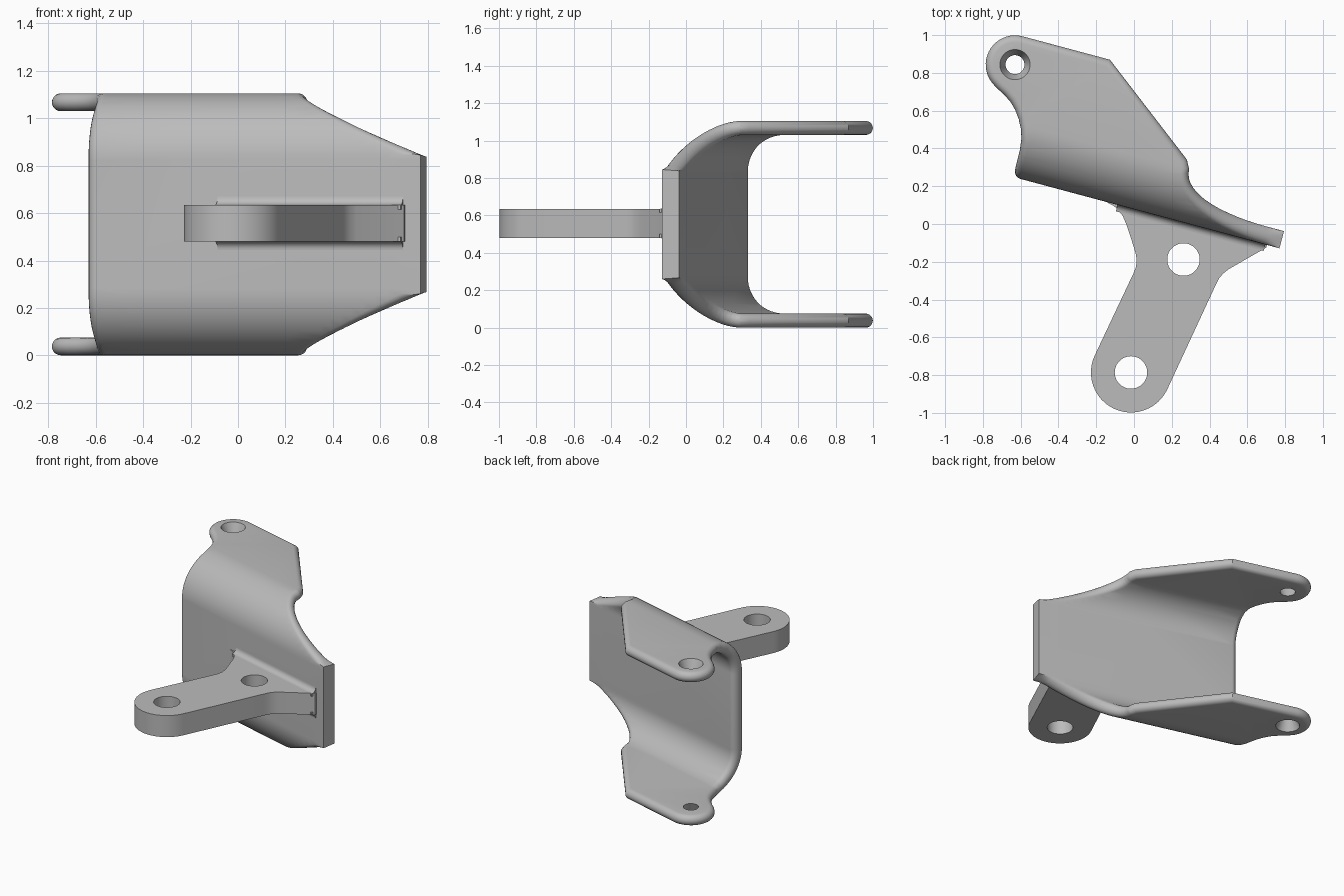
import bpy, bmesh, math
from mathutils import Vector

if "Cube" in bpy.data.objects:
    bpy.data.objects.remove(bpy.data.objects["Cube"], do_unlink=True)

steel = bpy.data.materials.new("plain grey metal")
steel.use_nodes = True
steel.diffuse_color = (0.5, 0.5, 0.5, 1)
steel.node_tree.nodes["Principled BSDF"].inputs["Base Color"].default_value = (0.5, 0.5, 0.5, 1)

TILT = math.radians(15)
C, S = math.cos(TILT), math.sin(TILT)
MID = 0.5525                # middle height
FRONT = 0.075               # outer face of the web, across the channel
R = 0.28                    # outer bend radius
H = MID - R                 # half height of the flat web
L = R * math.pi / 2         # bend length
WEB, FLANGE = 0.094, 0.075  # thicknesses


def world(u, v, z):
    return Vector((u * C + v * S, -u * S + v * C, z))


def make(name, bm):
    bmesh.ops.recalc_face_normals(bm, faces=bm.faces[:])
    mesh = bpy.data.meshes.new(name)
    bm.to_mesh(mesh)
    bm.free()
    mesh.materials.append(steel)
    obj = bpy.data.objects.new(name, mesh)
    bpy.context.collection.objects.link(obj)
    return obj


def activate(obj):
    bpy.ops.object.select_all(action='DESELECT')
    obj.select_set(True)
    bpy.context.view_layer.objects.active = obj


def smooth(obj):
    activate(obj)
    bpy.ops.object.shade_smooth_by_angle(angle=math.radians(30))


def drill(obj, x, y, z, r_low, r_high, depth):
    bm = bmesh.new()
    bmesh.ops.create_cone(bm, cap_ends=True, segments=48, radius1=r_low, radius2=r_high, depth=depth)
    bmesh.ops.translate(bm, verts=bm.verts[:], vec=(x, y, z))
    cutter = make("hole_cutter", bm)
    cutter.hide_render = True
    mod = obj.modifiers.new("hole", 'BOOLEAN')
    mod.operation, mod.solver, mod.object = 'DIFFERENCE', 'EXACT', cutter
    activate(obj)
    bpy.ops.object.modifier_apply(modifier=mod.name)
    bpy.data.objects.remove(cutter, do_unlink=True)


def prism(name, rings):
    """Join two matching rings of points into a closed solid."""
    bm = bmesh.new()
    a, b = [[bm.verts.new(p) for p in ring] for ring in rings]
    n = len(a)
    for i in range(n):
        bm.faces.new((a[i], a[(i + 1) % n], b[(i + 1) % n], b[i]))
    bm.faces.new(a)
    bm.faces.new(b)
    return make(name, bm)


# Flat pattern of the folded channel: upper half, then mirrored
END = 0.777
LUG_U, LUG_V, LUG_R = -0.827, 0.652, 0.155
flat = H + L - (FRONT + R)  # turns a flange position into pattern length
half = [(END, H + 0.02)]
for k in range(2, 17):
    th = math.pi / 2 * k / 16
    half.append((END - 0.57 * (math.sin(th) - 0.08) / 0.92, H + R * th))
half += [(0.182, flat + 0.402), (-0.348, flat + 0.807)]
for k in range(19):
    a = math.radians(90 + 142 * k / 18)
    half.append((LUG_U + LUG_R * math.cos(a), flat + LUG_V + LUG_R * math.sin(a)))
half += [(u, flat + v) for u, v in ((-0.89, 0.508), (-0.842, 0.484), (-0.80, 0.456),
                                    (-0.765, 0.422), (-0.733, 0.378))]
half += [(-0.707, H + 0.41), (-0.692, H + 0.35), (-0.685, H + 0.27), (-0.683, H)]
pattern = [Vector(p) for p in half + [(u, -s) for u, s in reversed(half)]]


def inset(points, d):
    out = []
    for i, p in enumerate(points):
        if p.x > END - 0.005:        # the straight right end stays square
            out.append(p.copy())
            continue
        e1 = (p - points[i - 1]).normalized()
        e2 = (points[(i + 1) % len(points)] - p).normalized()
        n1, n2 = Vector((-e1.y, e1.x)), Vector((-e2.y, e2.x))
        m = (n1 + n2).normalized()
        out.append(p + m * d / max(0.6, m.dot(n1)))
    return out


def fold(u, s, w):
    """Wrap the flat pattern round the two bends; w runs from outside to inside."""
    a = abs(s)
    th = min(max((a - H) / R, 0), math.pi / 2)
    t = WEB + (FLANGE - WEB) * th / (math.pi / 2)
    r = R - t * w
    v = FRONT + R - r * math.cos(th) + max(0, a - H - L)
    z = min(a, H) + r * math.sin(th)
    return world(u, v, MID + math.copysign(z, s))


# Folded channel with rolled edges
bm = bmesh.new()
STEPS = 10
loops = []
for k in range(STEPS + 1):
    phi = math.pi * k / STEPS
    ring = inset(pattern, FLANGE / 2 * (1 - math.sin(phi)))
    loops.append([bm.verts.new((p.x, p.y, 0.5 - 0.5 * math.cos(phi))) for p in ring])
n = len(pattern)
for a, b in zip(loops, loops[1:]):
    for i in range(n):
        bm.faces.new((a[i], a[(i + 1) % n], b[(i + 1) % n], b[i]))
caps = [bm.faces.new(loops[0]), bm.faces.new(loops[-1])]
bmesh.ops.triangulate(bm, faces=caps)
for sign in (-1, 1):
    for k in range(17):
        bmesh.ops.bisect_plane(bm, geom=bm.verts[:] + bm.edges[:] + bm.faces[:], dist=1e-5,
                               plane_co=(0, sign * (H + L * k / 16), 0), plane_no=(0, 1, 0))
bmesh.ops.triangulate(bm, faces=bm.faces[:])
for vert in bm.verts:
    vert.co = fold(*vert.co)
channel = make("folded_channel", bm)

# Countersunk lug holes, wide on the outside
lug = world(LUG_U, LUG_V, 0)
drill(channel, lug.x, lug.y, 1.0675, 0.034, 0.096, 0.155)
drill(channel, lug.x, lug.y, 0.0375, 0.096, 0.034, 0.155)
smooth(channel)

# Arm: rounded end, straight sides, flared root
ARM_X, ARM_Y, ARM_R = -0.016, -0.786, 0.212
ARM_Z = (0.48, 0.635)
outline = [(-0.13, 0.135), (-0.14, 0.112), (-0.11, 0.098), (-0.085, 0.077), (-0.06, 0.043), (-0.04, -0.003),
           (0.0, -0.125), (0.011, -0.165), (0.014, -0.2), (0.01, -0.228), (0.0, -0.255)]
for k in range(25):
    a = math.radians(155 + 180 * k / 24)
    outline.append((ARM_X + ARM_R * math.cos(a), ARM_Y + ARM_R * math.sin(a)))
outline += [(0.434, -0.32), (0.449, -0.29), (0.47, -0.264), (0.5, -0.24), (0.70, -0.125), (0.71, -0.09)]
arm = prism("arm", [[(x, y, z) for x, y in outline] for z in ARM_Z])
for x, y in ((ARM_X, ARM_Y), (0.262, -0.188)):
    drill(arm, x, y, 0.5575, 0.086, 0.086, 0.4)
smooth(arm)

# Concave weld fillets above and below the arm root
FILLET = 0.035
for name, base, up in (("upper_fillet", ARM_Z[1], 1), ("lower_fillet", ARM_Z[0], -1)):
    section = [(FRONT + 0.02, base - up * 0.02), (FRONT - FILLET, base - up * 0.02)]
    for k in range(9):
        a = math.pi / 2 * k / 8
        section.append((FRONT - FILLET + FILLET * math.sin(a), base + up * FILLET * (1 - math.cos(a))))
    section.append((FRONT + 0.02, base + up * FILLET))
    smooth(prism(name, [[world(u, v, z) for v, z in section] for u in (-0.11, 0.70)]))
